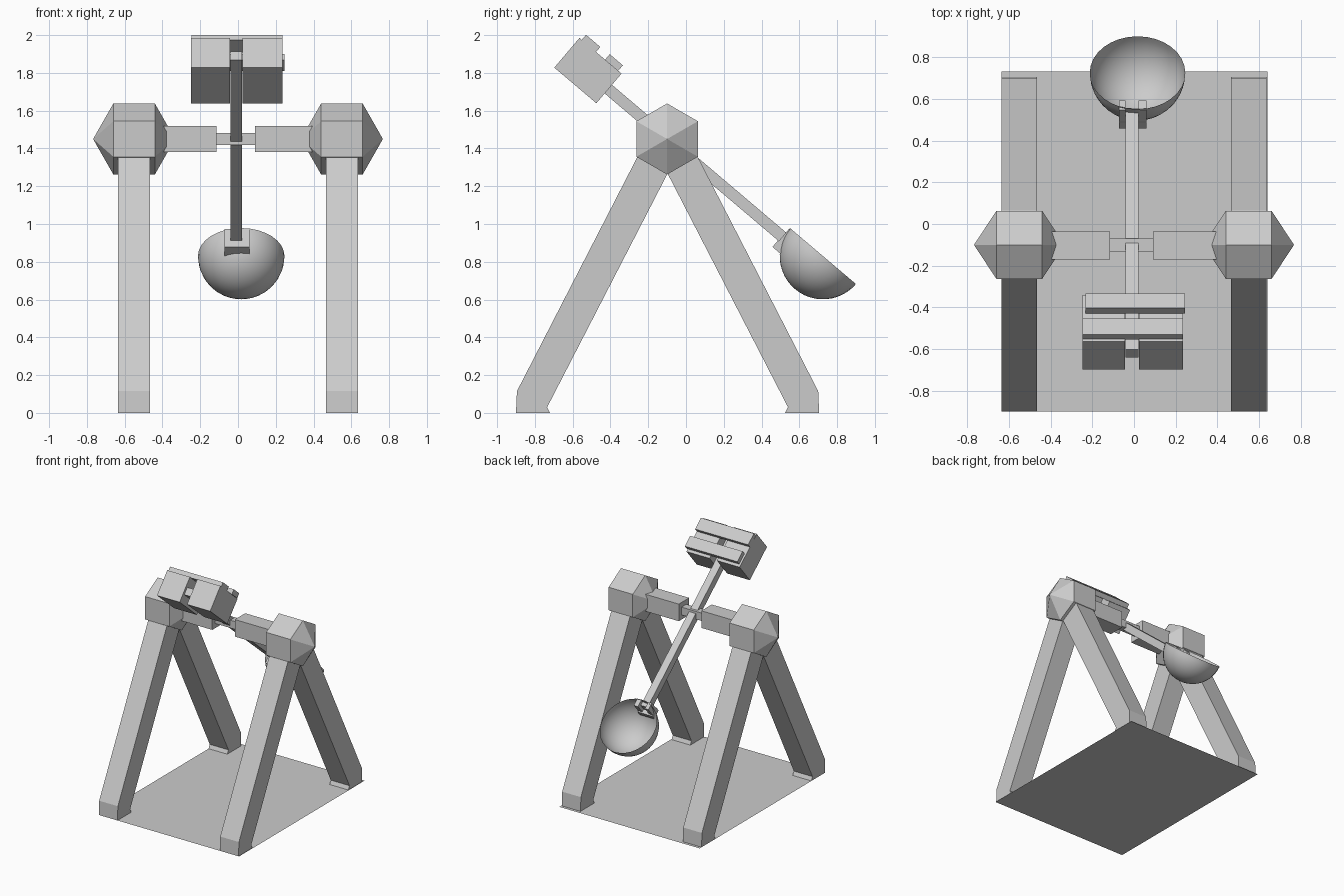
import bpy, bmesh, math
from mathutils import Matrix, Vector

if "Cube" in bpy.data.objects:
    bpy.data.objects.remove(bpy.data.objects["Cube"])

PIVOT = Vector((0, -0.10, 1.45))
# tilted frame of the throwing arm: local y runs down the arm, local z is its upper side
TILT = Matrix.Translation(PIVOT) @ Matrix.Rotation(math.radians(-40.3), 4, 'X')
FLAT = Matrix.Identity(4)


def finish(name, bm, matrix=FLAT):
    mesh = bpy.data.meshes.new(name)
    bm.to_mesh(mesh)
    bm.free()
    ob = bpy.data.objects.new(name, mesh)
    ob.matrix_world = matrix
    bpy.context.collection.objects.link(ob)
    return ob


def box(name, x, y, z, matrix=FLAT):
    bm = bmesh.new()
    bmesh.ops.create_cube(bm, size=1)
    for v in bm.verts:
        v.co = [r[0] + (c + 0.5) * (r[1] - r[0]) for c, r in zip(v.co, (x, y, z))]
    return finish(name, bm, matrix)


def prism(name, profile, x0, x1):
    """Extrude a (y, z) profile along x."""
    bm = bmesh.new()
    face = bm.faces.new([bm.verts.new((x0, y, z)) for y, z in profile])
    ext = bmesh.ops.extrude_face_region(bm, geom=[face])['geom']
    bmesh.ops.translate(bm, vec=(x1 - x0, 0, 0),
                        verts=[g for g in ext if isinstance(g, bmesh.types.BMVert)])
    bmesh.ops.recalc_face_normals(bm, faces=bm.faces)
    return finish(name, bm)


def hub(name, cx):
    """Hexagonal drum along x with a pointed cap on both ends."""
    bm = bmesh.new()
    rings = []
    for x in (cx - 0.11, cx + 0.11):
        rings.append([bm.verts.new((x, PIVOT.y + 0.188 * math.sin(k * math.pi / 3),
                                    PIVOT.z + 0.188 * math.cos(k * math.pi / 3)))
                      for k in range(6)])
    tips = [bm.verts.new((cx + s * 0.217, PIVOT.y, PIVOT.z)) for s in (-1, 1)]
    for k in range(6):
        n = (k + 1) % 6
        bm.faces.new((rings[0][k], rings[0][n], rings[1][n], rings[1][k]))
        for ring, tip in zip(rings, tips):
            bm.faces.new((ring[k], ring[n], tip))
    bmesh.ops.recalc_face_normals(bm, faces=bm.faces)
    return finish(name, bm)


# ground panel under the frame
bm = bmesh.new()
bm.faces.new([bm.verts.new(p) for p in
              ((-0.635, -0.9, 0), (0.64, -0.9, 0), (0.64, 0.73, 0), (-0.635, 0.73, 0))])
finish("base_panel", bm)

# A-frame legs, hubs and thick axle halves
front = [(-0.90, 0), (-0.895, 0.115), (-0.26, 1.35), (-0.10, 1.45),
         (-0.10, 1.262), (-0.735, 0.03), (-0.72, 0)]
back = [(-0.195 - y, z) for y, z in front]
for side, s in (("left", -1), ("right", 1)):
    prism(side + "_front_leg", front, s * 0.635, s * 0.465)
    prism(side + "_back_leg", back, s * 0.635, s * 0.465)
    hub(side + "_hub", s * 0.55)
box("left_axle", (-0.45, -0.115), (-0.17, -0.035), (1.38, 1.52))
box("right_axle", (0.09, 0.45), (-0.17, -0.035), (1.38, 1.52))
box("axle_pin", (-0.13, 0.11), (-0.132, -0.07), (1.418, 1.482))

# throwing arm
box("throwing_arm", (-0.04, 0.022), (-0.682, 0.835), (-0.03, 0.03), TILT)

# counterweight blocks and the straps joining them
box("left_weight", (-0.248, -0.042), (-0.70, -0.408), (-0.098, 0.108), TILT)
box("right_weight", (0.025, 0.235), (-0.70, -0.408), (-0.098, 0.108), TILT)
box("upper_strap", (-0.247, 0.235), (-0.684, -0.585), (0.106, 0.143), TILT)
box("lower_strap", (-0.232, 0.245), (-0.522, -0.431), (0.106, 0.146), TILT)

# U-shaped bracket holding the bucket
box("bracket_bottom", (-0.072, 0.06), (0.795, 0.87), (-0.075, -0.03), TILT)
for side, x in (("left", (-0.072, -0.04)), ("right", (0.022, 0.06))):
    box(side + "_bracket_prong", x, (0.80, 0.86), (-0.03, 0.055), TILT)

# open half-sphere bucket
bm = bmesh.new()
bmesh.ops.create_uvsphere(bm, u_segments=32, v_segments=24, radius=0.229)
bmesh.ops.delete(bm, geom=[v for v in bm.verts if v.co.z > 0.001], context='VERTS')
bmesh.ops.translate(bm, verts=bm.verts, vec=(0.017, 1.03, 0.061))
for f in bm.faces:
    f.smooth = True
finish("bucket", bm, TILT)
